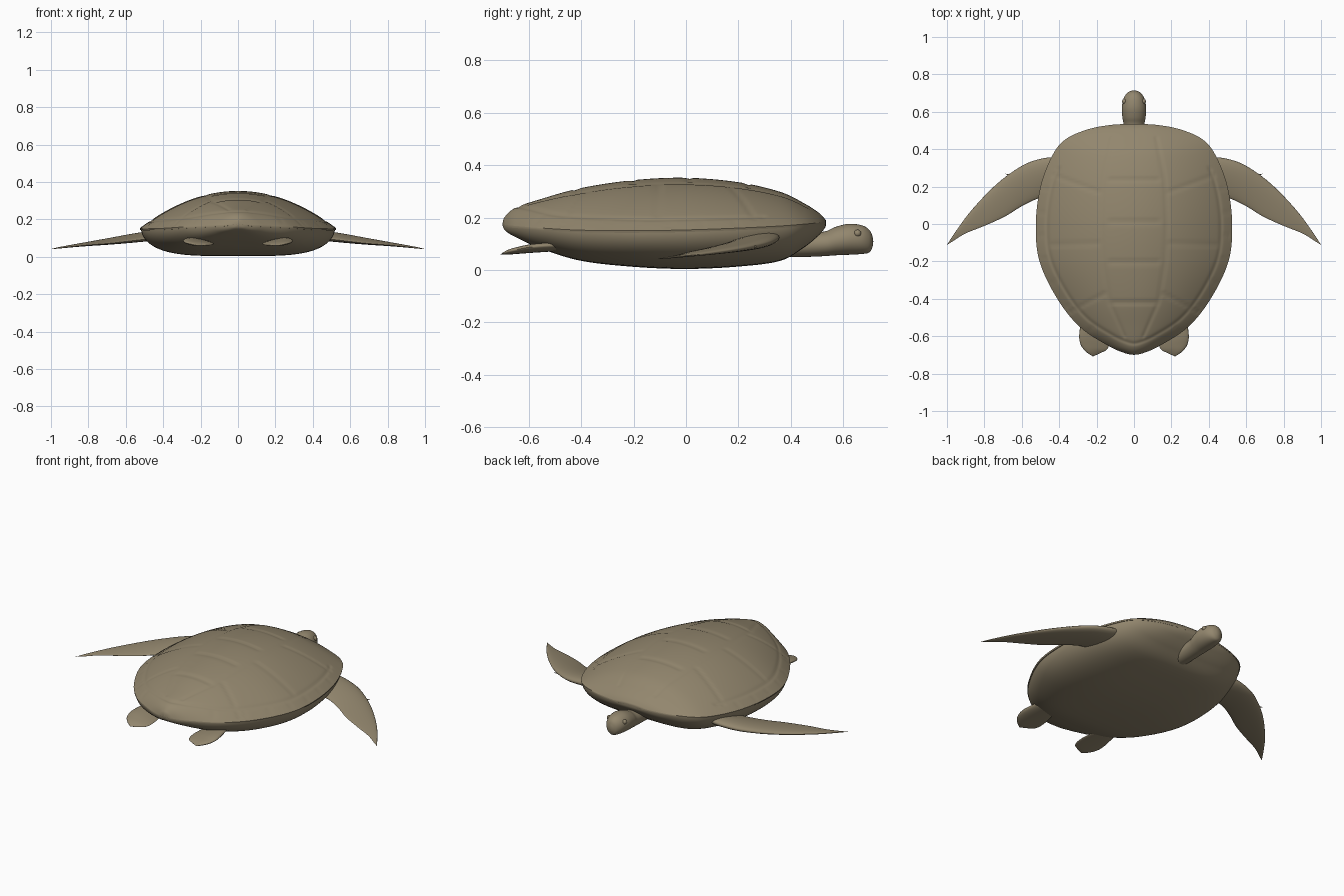
import bpy, bmesh, math
from mathutils import Vector
from mathutils.kdtree import KDTree

cube = bpy.data.objects.get("Cube")
if cube:
    bpy.data.objects.remove(cube)

COLOUR = (0.29, 0.24, 0.155, 1)
olive = bpy.data.materials.new("olive_brown")
olive.use_nodes = True
olive.diffuse_color = COLOUR
bsdf = olive.node_tree.nodes["Principled BSDF"]
bsdf.inputs["Base Color"].default_value = COLOUR
bsdf.inputs["Roughness"].default_value = 0.7


def resample(stations, per_span):
    """Smooth curve through a list of tuples."""
    rows = []
    last = len(stations) - 1
    for i in range(last):
        a, b, c, d = (stations[max(0, min(last, i + k))] for k in (-1, 0, 1, 2))
        for s in range(per_span):
            t = s / per_span
            rows.append(tuple(
                q + t / 2 * (r - p + t * (2*p - 5*q + 4*r - v + t * (3*(q - r) + v - p)))
                for p, q, r, v in zip(a, b, c, d)))
    return rows + [stations[-1]]


def finish(bm, name, mirror=False):
    bmesh.ops.remove_doubles(bm, verts=bm.verts, dist=0.0001)
    bmesh.ops.recalc_face_normals(bm, faces=bm.faces)
    mesh = bpy.data.meshes.new(name)
    bm.to_mesh(mesh)
    bm.free()
    mesh.materials.append(olive)
    obj = bpy.data.objects.new(name, mesh)
    bpy.context.collection.objects.link(obj)
    if mirror:
        obj.modifiers.new("mirror", "MIRROR")
    bpy.ops.object.select_all(action="DESELECT")
    obj.select_set(True)
    bpy.context.view_layer.objects.active = obj
    bpy.ops.object.shade_smooth_by_angle(angle=math.radians(50))
    return obj


def loft(name, rings, mirror=False):
    """Skin closed rings of equal length and cap both ends."""
    bm = bmesh.new()
    loops = [[bm.verts.new(p) for p in ring] for ring in rings]
    n = len(loops[0])
    for a, b in zip(loops, loops[1:]):
        for i in range(n):
            j = (i + 1) % n
            bm.faces.new((a[i], a[j], b[j], b[i]))
    bm.faces.new(loops[0])
    bm.faces.new(loops[-1])
    return finish(bm, name, mirror)


def angles(n):
    return [math.tau * i / n for i in range(n)]


# Shell stations: y, half width, top, bottom, rim height
SHELL = [
    (-.7, 0, .18, .17, .175), (-.69, .05, .205, .15, .172),
    (-.65, .14, .238, .125, .168), (-.55, .29, .272, .08, .16),
    (-.4, .41, .313, .035, .152), (-.2, .505, .343, .012, .15),
    (0, .525, .352, .004, .153), (.2, .5, .335, .013, .16),
    (.36, .44, .298, .035, .168), (.45, .37, .255, .085, .175),
    (.505, .25, .22, .13, .18), (.53, .12, .195, .16, .182),
    (.535, 0, .185, .18, .182)]
sections = resample(SHELL, 14)

# Outline lookup, used for the marginal plates
outline = [(side * s[1], s[0], 0) for s in resample(SHELL, 40) for side in (-1, 1)]
tree = KDTree(len(outline))
for i, p in enumerate(outline):
    tree.insert(p, i)
tree.balance()

SPINE_SEAMS = (.235, .01, -.205, -.42)
RIB_SEAMS = ((.17, .165, .43, .26), (.17, -.105, .46, -.11), (.15, -.37, .34, -.47))
SIDE_SEAM = [(.12, .46), (.165, .235), (.175, .01), (.165, -.205), (.13, -.42), (.05, -.6)]


def segment_distance(x, y, ax, ay, bx, by):
    a, d = Vector((ax, ay)), Vector((bx - ax, by - ay))
    p = Vector((x, y)) - a
    t = max(0, min(1, p.dot(d) / d.dot(d)))
    return (p - d * t).length


def seam(distance, width=.009):
    return math.exp(-(distance / width) ** 2)


def groove_depth(x, y):
    """Depth of the seams between the shell plates."""
    x = abs(x)
    near, _, edge = tree.find((x, y, 0))
    depth = .8 * seam(edge - .06) if y < .3 else 0
    for sy in SPINE_SEAMS:
        depth = max(depth, seam(segment_distance(x, y, 0, sy, .13, sy)))
    for line in RIB_SEAMS:
        depth = max(depth, .8 * seam(segment_distance(x, y, *line)))
    for a, b in zip(SIDE_SEAM, SIDE_SEAM[1:]):
        depth = max(depth, .7 * seam(segment_distance(x, y, *a, *b)))
    if edge < .06 and y < .3:
        tick = abs((near.y % .13) - .065)
        depth = max(depth, .4 * seam(tick) * min(1, edge / .02))
    return .005 * depth


# Carapace: domed top with a small lip turned under the rim
rings = []
STEPS = 120
for y, w, top, bottom, rim in sections:
    ring = []
    for i in range(STEPS + 1):
        u = math.sin(math.pi * (i / STEPS - .5))
        z = rim + (top - rim) * (1 - u * u)
        ring.append((w * u, y, z - groove_depth(w * u, y)))
    drop = min(.008, w * .1)
    ring += [(w * .995, y, rim - drop), (w * .96, y, rim - drop),
             (-w * .96, y, rim - drop), (-w * .995, y, rim - drop)]
    rings.append(ring)
loft("carapace", rings)

# Underbody: flat-bottomed bowl below the rim
rings = []
for y, w, top, bottom, rim in sections:
    ring = []
    for i in range(49):
        u = math.sin(math.pi * (i / 48 - .5))
        ring.append((w * .987 * u, y, rim - (rim - bottom) * math.sqrt(1 - u ** 4)))
    rings.append(ring)
loft("underbody", rings)

# Head and neck: y, centre height, half width, half height
HEAD = [(.38, .086, .05, .036), (.46, .095, .052, .045), (.53, .1, .055, .047),
        (.57, .11, .062, .054), (.62, .117, .065, .059), (.67, .116, .056, .055),
        (.7, .11, .037, .043), (.712, .108, .016, .02), (.715, .108, 0, 0)]
loft("head_and_neck", [[(w * math.cos(a), y, z + h * math.sin(a)) for a in angles(32)]
                       for y, z, w, h in resample(HEAD, 5)])

# Eyes
bm = bmesh.new()
bmesh.ops.create_uvsphere(bm, u_segments=16, v_segments=10, radius=.014)
bmesh.ops.translate(bm, verts=bm.verts, vec=(.05, .655, .14))
finish(bm, "eyes", mirror=True)


def flipper(name, stations):
    """Blade stations: leading x, y, trailing x, y, height, thickness."""
    rings = []
    for lx, ly, tx, ty, z, th in resample(stations, 6):
        ring = []
        for a in angles(28):
            c = math.cos(a)
            k = (1 + c) / 2
            ring.append((tx + (lx - tx) * k, ty + (ly - ty) * k,
                         z + th * (.5 * c + math.sin(a) * (.8 + .3 * c))))
        rings.append(ring)
    loft(name, rings, mirror=True)


flipper("front_flippers", [
    (.36, .34, .36, .16, .115, .03), (.44, .357, .5, .14, .108, .03),
    (.56, .33, .6, .095, .095, .026), (.67, .265, .69, .04, .082, .02),
    (.77, .18, .8, -.01, .07, .014), (.88, .06, .9, -.05, .057, .008),
    (.96, -.05, .965, -.09, .047, .004), (1, -.112, 1, -.112, .042, 0)])
flipper("rear_flippers", [
    (.27, -.46, .15, -.48, .088, .018), (.292, -.58, .13, -.6, .08, .018),
    (.287, -.64, .14, -.665, .072, .014), (.26, -.68, .18, -.69, .066, .009),
    (.22, -.708, .22, -.708, .06, 0)])

# Small claw on each front flipper
bm = bmesh.new()
bmesh.ops.create_cone(bm, cap_ends=True, segments=10, radius1=.009, radius2=0, depth=.045)
turn = Vector((1, .35, 0)).to_track_quat("Z", "Y").to_matrix()
bmesh.ops.rotate(bm, verts=bm.verts, matrix=turn)
bmesh.ops.translate(bm, verts=bm.verts, vec=(.668, .262, .09))
finish(bm, "flipper_claws", mirror=True)
